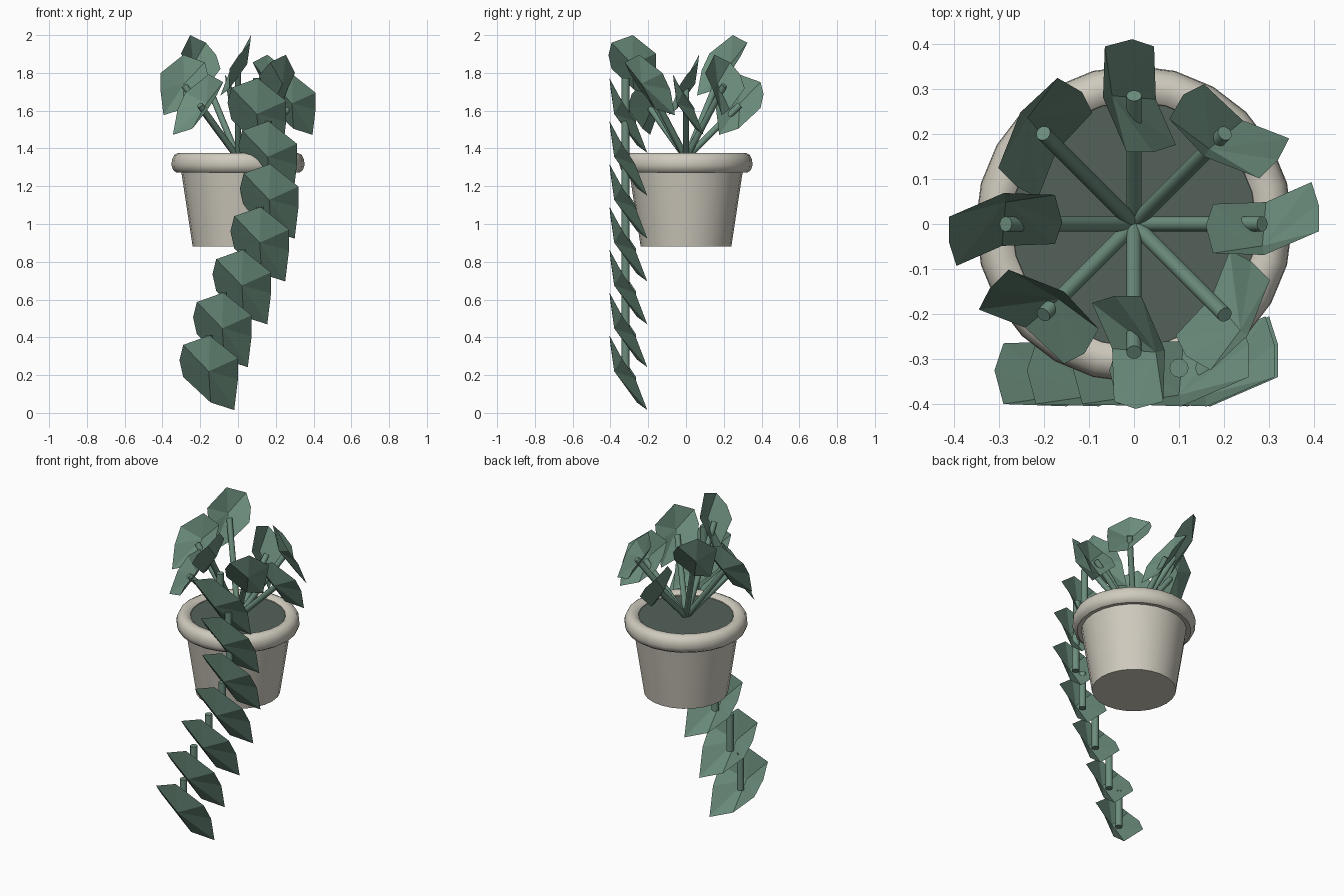
import bpy, bmesh
from math import radians, cos, sin
from mathutils import Vector, Matrix

if "Cube" in bpy.data.objects:
    bpy.data.objects.remove(bpy.data.objects["Cube"])


def material(name, rgb):
    m = bpy.data.materials.new(name)
    m.diffuse_color = (*rgb, 1)
    m.use_nodes = True
    m.node_tree.nodes["Principled BSDF"].inputs["Base Color"].default_value = m.diffuse_color
    return m


CLAY = material("clay", (0.62, 0.59, 0.51))
SOIL = material("soil", (0.09, 0.12, 0.105))
GREEN = material("green", (0.15, 0.27, 0.205))


def finish(name, bm, mat):
    bmesh.ops.recalc_face_normals(bm, faces=bm.faces)
    me = bpy.data.meshes.new(name)
    bm.to_mesh(me)
    bm.free()
    me.materials.append(mat)
    ob = bpy.data.objects.new(name, me)
    bpy.context.collection.objects.link(ob)
    return ob


def smooth(ob):
    bpy.ops.object.select_all(action='DESELECT')
    ob.select_set(True)
    bpy.context.view_layer.objects.active = ob
    bpy.ops.object.shade_smooth_by_angle(angle=radians(40))


def lathe(name, profile, mat, sides=24):
    bm = bmesh.new()
    vs = [bm.verts.new((r, 0, z)) for r, z in profile]
    es = [bm.edges.new(p) for p in zip(vs, vs[1:])]
    bmesh.ops.spin(bm, geom=vs + es, cent=(0, 0, 0), axis=(0, 0, 1),
                   angle=radians(360), steps=sides)
    bmesh.ops.remove_doubles(bm, verts=bm.verts, dist=1e-4)
    ob = finish(name, bm, mat)
    smooth(ob)
    return ob


def rod(name, a, b, r, mat):
    a, b = Vector(a), Vector(b)
    d = b - a
    bm = bmesh.new()
    m = Matrix.Translation((a + b) / 2) @ d.to_track_quat('Z', 'Y').to_matrix().to_4x4()
    bmesh.ops.create_cone(bm, cap_ends=True, segments=12, radius1=r, radius2=r,
                          depth=d.length, matrix=m)
    smooth(finish(name, bm, mat))


# Leaf outline, clockwise from the top, around a raised centre
OUTLINE = [(0.005, -0.085, 0.2), (0.155, -0.02, 0.08), (0.155, 0.052, -0.03),
           (0.135, 0.115, -0.195), (0.01, 0.06, -0.155), (-0.135, 0.055, -0.02),
           (-0.155, -0.005, 0.07), (-0.135, -0.08, 0.15)]


def leaf(name, pos, rot=0.0, scale=1.0):
    bm = bmesh.new()
    mid = bm.verts.new((0, -0.06, 0.01))
    rim = [bm.verts.new(p) for p in OUTLINE]
    for p, q in zip(rim, rim[1:] + rim[:1]):
        bm.faces.new((mid, p, q))
    bmesh.ops.solidify(bm, geom=bm.faces[:], thickness=0.018)
    bm.transform(Matrix.Translation(pos) @ Matrix.Rotation(rot, 4, 'Z')
                 @ Matrix.Scale(scale, 4))
    finish(name, bm, GREEN)


# Pot with rounded rim
lathe("pot", [(0, 0.88), (0.24, 0.88), (0.30, 1.275), (0.325, 1.272), (0.343, 1.285),
              (0.352, 1.31), (0.35, 1.34), (0.338, 1.365), (0.315, 1.377),
              (0.29, 1.375), (0.272, 1.36), (0.268, 1.33)], CLAY)
lathe("soil", [(0, 1.355), (0.271, 1.355), (0.268, 1.33), (0, 1.33)], SOIL)

# Eight upright stems, each with a leaf, at three alternating heights
for i in range(8):
    a = -radians(45 * i)
    z = 1.63 + 0.104 * (i % 3)
    x, y = 0.285 * cos(a), 0.285 * sin(a)
    rod(f"stem_{i + 1}", (0, 0, 1.35), (x, y, z), 0.017, GREEN)
    leaf(f"stem_leaf_{i + 1}", (x, y, z), -a, 0.81)

# Trailing vine: one short stalk and one leaf per step
for i, x in enumerate([-0.155, -0.083, 0.02, 0.115, 0.165, 0.157, 0.1]):
    z = 0.21 + 0.227 * i
    rod(f"vine_stalk_{i + 1}", (x, -0.32, z - 0.03), (x, -0.32, z + 0.2), 0.021, GREEN)
    leaf(f"vine_leaf_{i + 1}", (x, -0.32, z))
